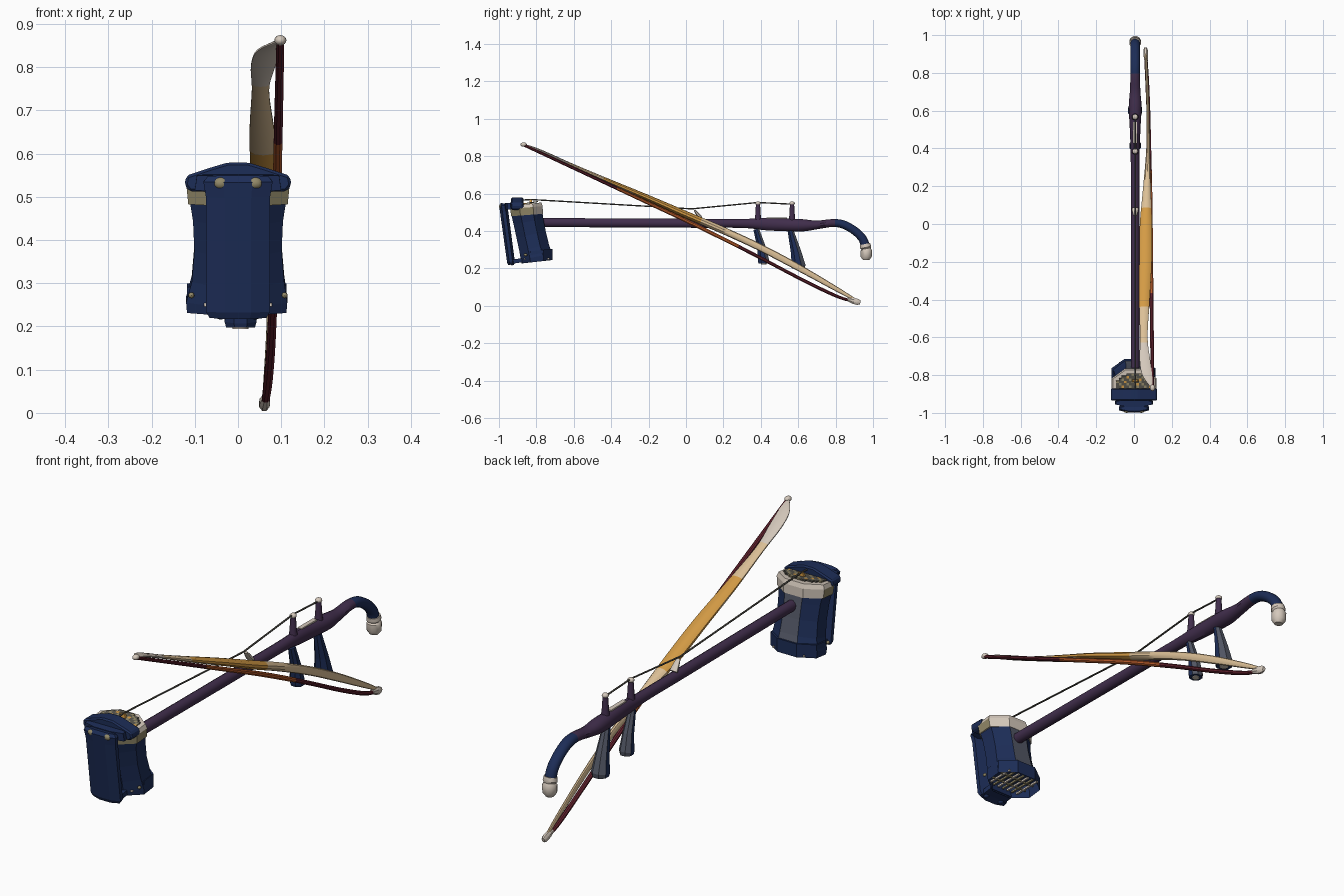
import bpy, bmesh, math
from mathutils import Vector

if "Cube" in bpy.data.objects:
    bpy.data.objects.remove(bpy.data.objects["Cube"])

COLOURS = {
    "navy": (0.012, 0.026, 0.095), "purple": (0.052, 0.027, 0.072),
    "dark_red": (0.12, 0.015, 0.026), "rust": (0.50, 0.11, 0.025),
    "amber": (0.66, 0.33, 0.06), "cream": (0.72, 0.53, 0.31),
    "bone": (0.66, 0.58, 0.50), "dark_grey": (0.09, 0.085, 0.07),
    "slate": (0.085, 0.095, 0.13), "tan": (0.29, 0.25, 0.14)}
MATS = {}
for key, rgb in COLOURS.items():
    MATS[key] = bpy.data.materials.new(key)
    MATS[key].diffuse_color = (*rgb, 1)


def finish(name, bm, mats, rule=None, smooth=True):
    """Turn a bmesh into an object, colouring faces by a rule."""
    bmesh.ops.recalc_face_normals(bm, faces=bm.faces[:])
    bm.normal_update()
    for f in bm.faces:
        if rule:
            f.material_index = rule(f.calc_center_median(), f.normal)
        f.smooth = smooth
    me = bpy.data.meshes.new(name)
    bm.to_mesh(me)
    bm.free()
    ob = bpy.data.objects.new(name, me)
    bpy.context.collection.objects.link(ob)
    for m in mats:
        me.materials.append(MATS[m])
    if smooth:
        bpy.ops.object.select_all(action='DESELECT')
        ob.select_set(True)
        bpy.context.view_layer.objects.active = ob
        bpy.ops.object.shade_smooth_by_angle(angle=math.radians(35))
    return ob


def spline(pts, steps):
    """Catmull-Rom resampling of tuples."""
    if steps < 2:
        return pts
    out = []
    for i in range(len(pts) - 1):
        a, b, c, d = pts[max(i - 1, 0)], pts[i], pts[i + 1], pts[min(i + 2, len(pts) - 1)]
        for k in range(steps):
            t = k / steps
            out.append(tuple(0.5 * (2 * q + (r - p) * t + (2 * p - 5 * q + 4 * r - s) * t * t
                                    + (3 * q - p - 3 * r + s) * t ** 3)
                             for p, q, r, s in zip(a, b, c, d)))
    return out + [pts[-1]]


def loft_mesh(stations, sides=12, steps=1):
    """Skin sections (x, y, z, half width, half depth) along a path."""
    st = spline(stations, steps)
    bm = bmesh.new()
    rings = []
    k = 1 / math.cos(math.pi / sides)
    for i, (x, y, z, w, d) in enumerate(st):
        p, q = st[max(i - 1, 0)], st[min(i + 1, len(st) - 1)]
        tan = Vector((0, q[1] - p[1], q[2] - p[2])).normalized()
        nrm = Vector((1, 0, 0)).cross(tan)
        ring = []
        for j in range(sides):
            a = 2 * math.pi * (j + 0.5) / sides
            ring.append(bm.verts.new(Vector((x, y, z)) + Vector((w * k * math.cos(a), 0, 0))
                                     + nrm * d * k * math.sin(a)))
        rings.append(ring)
    for r0, r1 in zip(rings, rings[1:]):
        for j in range(sides):
            n = (j + 1) % sides
            bm.faces.new((r0[j], r0[n], r1[n], r1[j]))
    caps = [bm.faces.new(rings[0]), bm.faces.new(rings[-1])]
    return bm, caps


def loft(name, stations, mats, sides=12, steps=1, rule=None, smooth=True):
    return finish(name, loft_mesh(stations, sides, steps)[0], mats, rule, smooth)


def ball(name, loc, radii, mat):
    bm = bmesh.new()
    bmesh.ops.create_uvsphere(bm, u_segments=12, v_segments=8, radius=1)
    for v in bm.verts:
        v.co = Vector([c * r for c, r in zip(v.co, radii)]) + Vector(loc)
    return finish(name, bm, [mat])


# Neck with the curved head
X = 0.006
loft("neck", [(X, -0.78, 0.445, .023, .024), (X, 0.0, 0.441, .023, .024),
              (X, 0.3, 0.44, .023, .024), (X, 0.42, 0.437, .025, .033),
              (X, 0.52, 0.433, .029, .034), (X, 0.62, 0.43, .034, .033),
              (X, 0.7, 0.432, .028, .023), (X, 0.78, 0.442, .025, .021),
              (X, 0.84, 0.435, .025, .022), (X, 0.90, 0.402, .025, .022),
              (X, 0.943, 0.36, .025, .023), (X, 0.96, 0.315, .025, .024)],
     ["purple", "navy"], 12, 4, lambda c, n: int(c.y > 0.80))
loft("head_tip", [(X, 0.957, 0.33, .029, .028), (X, 0.961, 0.312, .031, .030),
                  (X, 0.963, 0.305, .025, .025), (X, 0.964, 0.295, .031, .031),
                  (X, 0.963, 0.262, .030, .030), (X, 0.962, 0.245, .018, .018)], ["bone"])
loft("neck_inlay", [(X, 0.43, 0.468, .010, .005), (X, 0.54, 0.467, .010, .005)],
     ["bone"], 4, smooth=False)

# Tuning pegs
for tag, y, lean, low, r in (("front", 0.385, 0.03, 0.225, .030), ("rear", 0.567, 0.035, 0.198, .037)):
    loft(tag + "_peg", [(X, y + lean, low, r * .9, r * .9), (X, y + lean, low + .015, r, r),
                        (X, y + lean * .6, low + .09, r * .75, r * .75),
                        (X, y - .01, 0.41, .015, .015)], ["navy", "slate"], 8, 1,
         lambda c, n: int(n.y > 0.5), False)
    loft(tag + "_peg_shaft", [(X, y, 0.43, .022, .022), (X, y, 0.48, .015, .015),
                              (X, y, 0.545, .011, .011)], ["purple"])
    ball(tag + "_peg_end", (X, y, 0.547), (.015, .015, .011), "bone")
    loft(tag + "_peg_trim", [(X, y + lean, low - .004, r * .5, r * .5),
                             (X, y + lean, low + .002, r * .5, r * .5)], ["bone"])

# Strings, their bridge and the loop that holds them to the neck
loft("strings", [(X, y, z, .004, .003) for y, z in
                 ((-.92, .562), (-.83, .568), (.03, .518), (.385, .552), (.567, .543))],
     ["dark_grey"], 6)
loft("string_bridge", [(X, -0.83, 0.54, .022, .008), (X, -0.83, 0.568, .012, .005)], ["amber"], 4)
loft("string_loop", [(X, 0.08, 0.468, .018, .010), (X, 0.062, 0.49, .014, .009),
                     (X, 0.045, 0.512, .009, .005)], ["bone"], 8)

# Sound box: waisted eight-sided barrel, open below
bm, caps = loft_mesh([(-.003, -.797, .235, .115, .083), (-.003, -.80, .262, .117, .085),
                      (0, -.812, .31, .107, .081), (0, -.828, .38, .101, .080),
                      (0, -.842, .45, .104, .081), (0, -.852, .50, .112, .083)], 8)
bmesh.ops.inset_region(bm, faces=[caps[0]], thickness=.014)
bmesh.ops.translate(bm, verts=list(caps[0].verts), vec=(0, 0, .06))
finish("sound_box", bm, ["navy", "slate"],
       lambda c, n: int(n.y > 0.85 and c.y > -0.77), False)

# Pale band at the top, tan towards the front
loft("skin_band", [(0, -.85, .485, .115, .085), (0, -.853, .525, .119, .087),
                   (0, -.855, .543, .112, .082)], ["bone", "tan"], 8, 1,
     lambda c, n: int(n.z < .8 and (n.y < -.3 or (abs(n.x) > .9 and c.z < .52))), False)

# Scaly skin stretched over the top: a grid trimmed to an oval
bm = bmesh.new()
bmesh.ops.create_grid(bm, x_segments=14, y_segments=10, size=1)
bmesh.ops.delete(bm, geom=[f for f in bm.faces if f.calc_center_median().length > 1.0],
                 context='FACES')
for v in bm.verts:
    y = v.co.y * .064
    v.co = Vector((v.co.x * .094, y - .855, .547 + .16 * y))


def scale_colour(c, n):
    i, j = math.floor((c.x + .094) / .01343), math.floor((c.y + .919) / .0128)
    return 2 if (i * 5 + j * 3) % 11 == 0 else int((i + j) % 3 == 0)


skin = finish("stretched_skin", bm, ["dark_grey", "tan", "amber"], scale_colour, False)
mod = skin.modifiers.new("thickness", 'SOLIDIFY')
mod.thickness, mod.offset = .006, 0

# Grille in the open underside
for i in range(-3, 4):
    loft("grille_bar", [(i * .025, -.867, .25, .004, .004),
                        (i * .025, -.73, .25, .004, .004)],
         ["bone" if i % 2 else "tan"], 4, smooth=False)
for i in (-1, 1):
    loft("grille_cross_bar", [(0, -.799 + i * .026, .248, .09, .003),
                              (0, -.799 + i * .026, .255, .09, .003)], ["tan"], 4, smooth=False)

# Arched cap over the front of the box
half = [(.112, .512), (.124, .528), (.119, .549), (.065, .567), (.025, .579)]
outline = half + [(-x, z) for x, z in reversed(half)]
bm = bmesh.new()
face = bm.faces.new([bm.verts.new((x, -.935, z)) for x, z in outline])
ext = bmesh.ops.extrude_face_region(bm, geom=[face])
bmesh.ops.translate(bm, verts=[g for g in ext["geom"] if isinstance(g, bmesh.types.BMVert)],
                    vec=(0, .065, 0))
bmesh.ops.bevel(bm, geom=bm.edges[:], offset=.006, segments=1, affect='EDGES')
finish("arched_cap", bm, ["navy"], smooth=False)

# Base plate standing clear of the box, joined at the top and bottom
loft("base_plate", [(0, -.932, .222, .066, .018), (0, -.936, .235, .074, .021),
                    (0, -.972, .50, .074, .022), (0, -.978, .535, .080, .021),
                    (0, -.976, .547, .070, .014)], ["navy"], 8, smooth=False)
loft("plate_shoulder", [(0, -.945, .515, .10, .022), (0, -.948, .55, .095, .02)],
     ["navy"], 8, smooth=False)
loft("plate_foot", [(0, -.905, .228, .06, .03), (0, -.908, .25, .06, .03)],
     ["navy"], 4, smooth=False)
for s in (-1, 1):
    ball("plate_stud", (s * .039, -.987, .531), (.018, .013, .014), "tan")
    ball("lower_stud", (s * .108, -.858, .272), (.007, .010, .007), "tan")
    ball("foot_stud", (s * .04, -.93, .228), (.014, .014, .012), "navy")

# Bow stick
loft("bow_stick", [(.098, -.87, .860, .009, .007), (.094, -.5, .688, .010, .008),
                   (.091, -.2, .548, .010, .009), (.089, 0, .455, .010, .010),
                   (.086, .2, .357, .010, .010), (.081, .4, .255, .010, .009),
                   (.076, .6, .150, .010, .009), (.070, .75, .076, .010, .009),
                   (.065, .84, .038, .009, .008), (.062, .91, .023, .008, .007)],
     ["dark_red", "rust"], 8, 5, lambda c, n: int(-.36 < c.y < .27))


def hair_colour(c, n):
    start = -.44 if n.z > 0 else -.27
    return 0 if c.y < -.62 else 2 if start < c.y < .07 else 1


# Bow hair, a broad ribbon that turns on edge towards the handle
loft("bow_hair", [(.092, -.86, .858, .008, .005), (.070, -.80, .838, .026, .006),
                  (.058, -.72, .803, .028, .007), (.052, -.6, .748, .020, .008),
                  (.055, -.4, .660, .028, .012), (.061, -.2, .575, .033, .015),
                  (.063, 0, .487, .032, .018), (.069, .2, .402, .020, .018),
                  (.075, .4, .310, .010, .018), (.074, .6, .205, .008, .017),
                  (.067, .8, .092, .007, .012), (.062, .9, .034, .006, .007)],
     ["bone", "cream", "amber"], 10, 5, hair_colour)

# Bow end pieces
ball("bow_tip", (.098, -.868, .862), (.014, .017, .012), "bone")
loft("bow_handle_end", [(.064, .865, .034, .009, .010), (.062, .895, .026, .012, .016),
                        (.061, .92, .020, .012, .016), (.061, .932, .017, .007, .010)], ["bone"], 8)

for m in bpy.data.materials:
    if m.users and not m.is_grease_pencil:
        m.use_nodes = True
        m.node_tree.nodes["Principled BSDF"].inputs["Base Color"].default_value = m.diffuse_color
